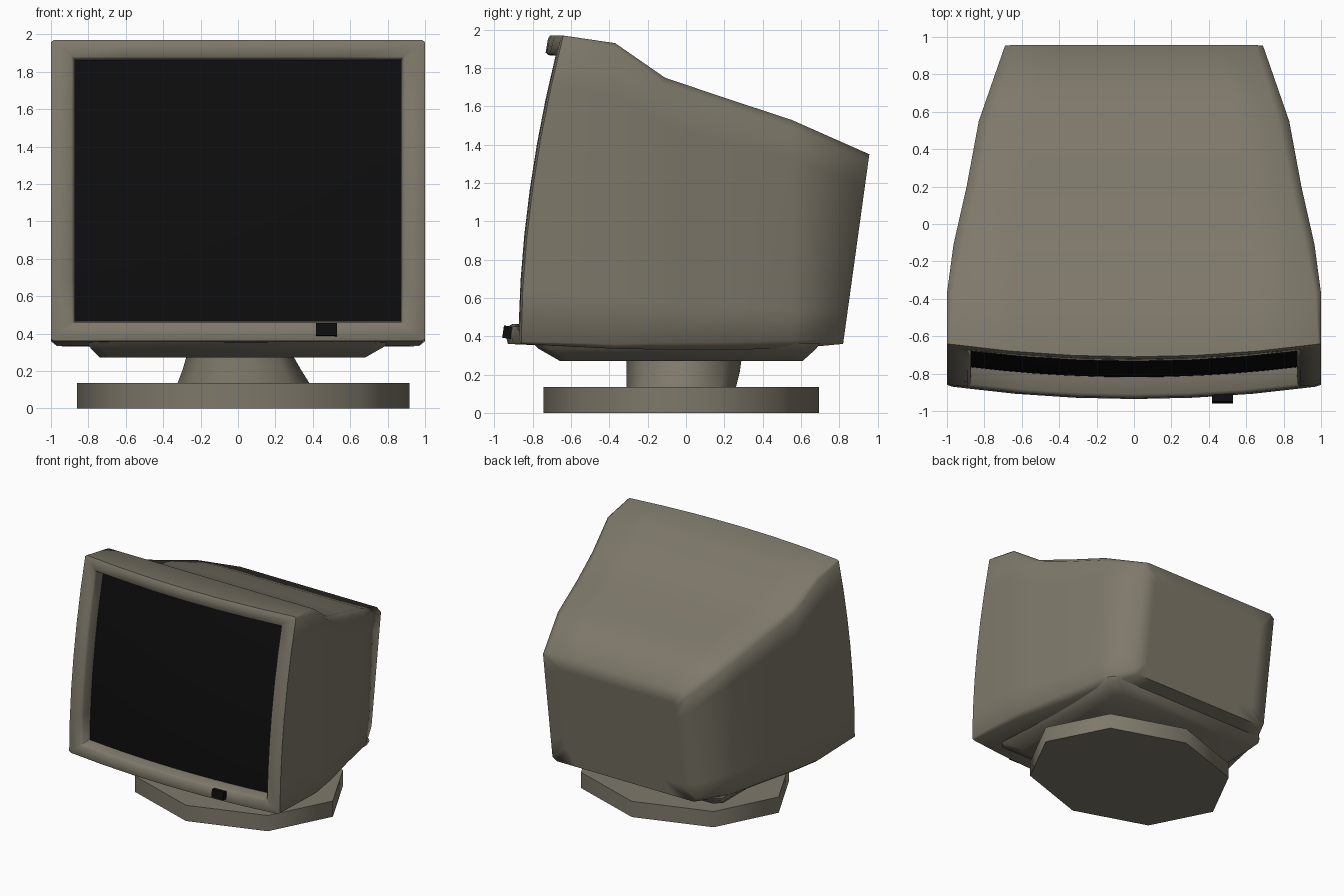
import bpy, math

if "Cube" in bpy.data.objects:
    bpy.data.objects.remove(bpy.data.objects["Cube"])


def material(name, rgb):
    m = bpy.data.materials.new(name)
    m.diffuse_color = (*rgb, 1)
    m.use_nodes = True
    m.node_tree.nodes["Principled BSDF"].inputs["Base Color"].default_value = m.diffuse_color
    return m


CASE = material("case_beige", (0.21, 0.19, 0.145))
BLACK = material("black", (0.004, 0.004, 0.004))


def make(name, verts, faces, mat, angle=None):
    me = bpy.data.meshes.new(name)
    me.from_pydata(verts, [], faces)
    me.materials.append(mat)
    ob = bpy.data.objects.new(name, me)
    bpy.context.collection.objects.link(ob)
    bpy.ops.object.select_all(action='DESELECT')
    ob.select_set(True)
    bpy.context.view_layer.objects.active = ob
    bpy.ops.object.mode_set(mode='EDIT')
    bpy.ops.mesh.select_all(action='SELECT')
    bpy.ops.mesh.normals_make_consistent(inside=False)
    bpy.ops.object.mode_set(mode='OBJECT')
    if angle:
        bpy.ops.object.shade_smooth_by_angle(angle=math.radians(angle))
    return ob


def loft(name, rings, mat, caps=(False, False), angle=None):
    n = len(rings[0])
    verts = [p for r in rings for p in r]
    faces = [(i * n + j, i * n + (j + 1) % n, (i + 1) * n + (j + 1) % n, (i + 1) * n + j)
             for i in range(len(rings) - 1) for j in range(n)]
    if caps[0]:
        faces.append(tuple(range(n))[::-1])
    if caps[1]:
        faces.append(tuple(range(len(verts) - n, len(verts))))
    return make(name, verts, faces, mat, angle)


def front(x, z):
    """Curved front surface of the monitor."""
    t = max(0, (z - 0.36) / 1.61)
    return -0.86 + 0.22 * t ** 1.9 - 0.07 * (1 - x * x)


def ring(hw, zb, zt, k, yfunc):
    """Rectangle in x and z with chamfered corners, y given by a function."""
    t = [-(1 - k), -0.66, -0.33, 0, 0.33, 0.66, 1 - k]
    uv = [(a, -1) for a in t] + [(1, a) for a in t]
    uv += [(-u, -v) for u, v in uv]
    pts = []
    for u, v in uv:
        x, z = hw * u, (zb + zt) / 2 + (zt - zb) / 2 * v
        pts.append((x, yfunc(x, z), z))
    return pts


def at(y):
    return lambda x, z: y


def back(x, z):
    return 0.82 + 0.137 * (z - 0.36) / 0.99


# Rear housing, lofted from the front rim to the sloping back panel
loft("housing", [
    ring(1.0, 0.36, 1.97, 0.015, front),
    ring(1.0, 0.335, 1.93, 0.03, at(-0.37)),
    ring(0.965, 0.33, 1.75, 0.05, at(-0.11)),
    ring(0.895, 0.33, 1.645, 0.06, at(0.2)),
    ring(0.83, 0.335, 1.53, 0.07, at(0.55)),
    ring(0.69, 0.36, 1.35, 0.06, back),
    ring(0.56, 0.48, 1.22, 0.06, back),
], CASE, (False, True), 75)

# Screen surround with an inner lip running back to the glass
loft("bezel", [
    ring(1.0, 0.36, 1.97, 0.015, front),
    ring(0.97, 0.385, 1.95, 0.01, lambda x, z: front(x, z) - 0.006),
    ring(0.89, 0.45, 1.88, 0.002, front),
    ring(0.875, 0.463, 1.867, 0.002, lambda x, z: front(x, z) + 0.02),
    ring(0.87, 0.465, 1.862, 0.002, lambda x, z: front(x, z) + 0.13),
], CASE, angle=75)

# Curved glass
N = 10
glass = [(x, front(x, z) + 0.11, z)
         for z in [0.455 + 1.42 * j / N for j in range(N + 1)]
         for x in [-0.88 + 1.76 * i / N for i in range(N + 1)]]
make("screen", glass,
     [(j * (N + 1) + i, j * (N + 1) + i + 1, (j + 1) * (N + 1) + i + 1, (j + 1) * (N + 1) + i)
      for j in range(N) for i in range(N)], BLACK, 60)

# Power button
bpy.ops.mesh.primitive_cube_add(size=1, location=(0.473, -0.925, 0.42),
                                rotation=(math.radians(-8), 0, 0))
button = bpy.context.object
button.name = "power_button"
button.scale = (0.11, 0.06, 0.065)
button.data.materials.append(BLACK)


def plate(x0, x1, y0, y1, z, c=0.06):
    """Horizontal rectangle with cut corners."""
    return [(x0 + c, y0, z), (x1 - c, y0, z), (x1, y0 + c, z), (x1, y1 - c, z),
            (x1 - c, y1, z), (x0 + c, y1, z), (x0, y1 - c, z), (x0, y0 + c, z)]


# Tapered tray under the housing
loft("under_tray", [plate(-0.80, 0.80, -0.80, 0.70, 0.365),
                    plate(-0.80, 0.79, -0.77, 0.68, 0.335),
                    plate(-0.74, 0.68, -0.66, 0.61, 0.272)], CASE, (True, True), 60)


def octagon(cx, cy, rx, ry, z):
    return [(cx + rx * math.cos(a * math.pi / 4), cy + ry * math.sin(a * math.pi / 4), z)
            for a in range(8)]


# Swivel neck and eight-sided foot
loft("neck", [octagon(0.03, -0.025, 0.355, 0.285, 0.13),
              octagon(0.02, -0.015, 0.315, 0.295, 0.21),
              octagon(0.01, -0.01, 0.285, 0.30, 0.28)], CASE, (True, True), 60)
loft("foot", [octagon(0.028, -0.025, 0.89, 0.72, 0),
              octagon(0.028, -0.025, 0.89, 0.72, 0.135)], CASE, (True, True), 60)
